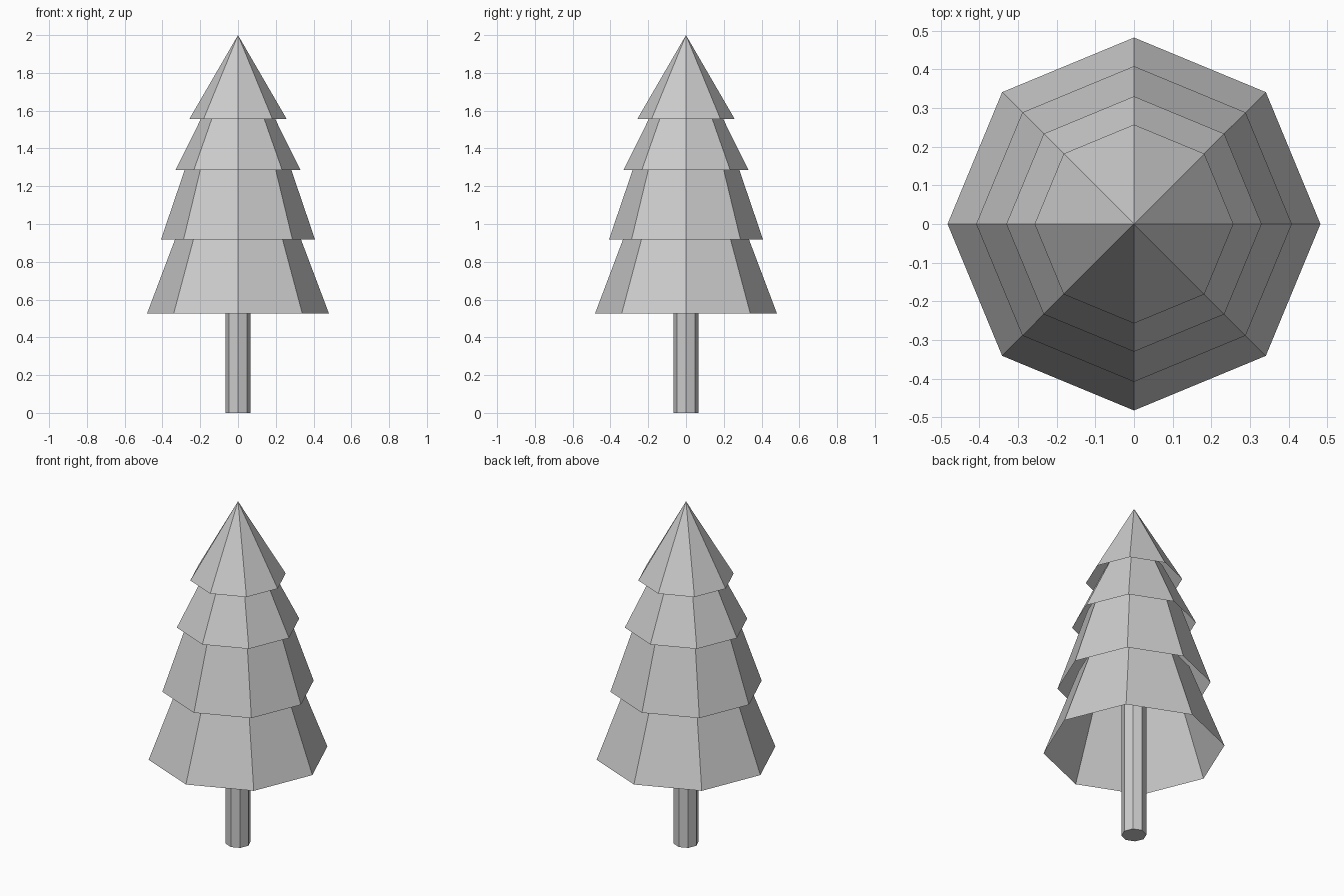
import bpy, bmesh
from mathutils import Matrix

if "Cube" in bpy.data.objects:
    bpy.data.objects.remove(bpy.data.objects["Cube"])

SIDES = 8


def cone(name, z0, r0, z1, r1, capped=False):
    """Eight-sided frustum (or pointed cone) from z0 to z1, corners on the axes."""
    bm = bmesh.new()
    bmesh.ops.create_cone(bm, cap_ends=capped, segments=SIDES,
                          radius1=r0, radius2=r1, depth=z1 - z0,
                          matrix=Matrix.Translation((0, 0, (z0 + z1) / 2)))
    bmesh.ops.remove_doubles(bm, verts=bm.verts, dist=1e-5)
    mesh = bpy.data.meshes.new(name)
    bm.to_mesh(mesh)
    bm.free()
    obj = bpy.data.objects.new(name, mesh)
    bpy.context.collection.objects.link(obj)
    return obj


# Trunk, running up inside the lowest foliage
cone("trunk", 0, 0.067, 0.95, 0.067, capped=True)

# Hollow foliage skirts, each tucked up under the next: z0, r0, z1, r1
tiers = [
    (0.525, 0.482, 1.02, 0.295),
    (0.917, 0.408, 1.39, 0.247),
    (1.287, 0.330, 1.65, 0.150),
    (1.557, 0.257, 2.00, 0.0),
]
for i, t in enumerate(tiers, 1):
    cone(f"foliage_tier_{i}", *t)
